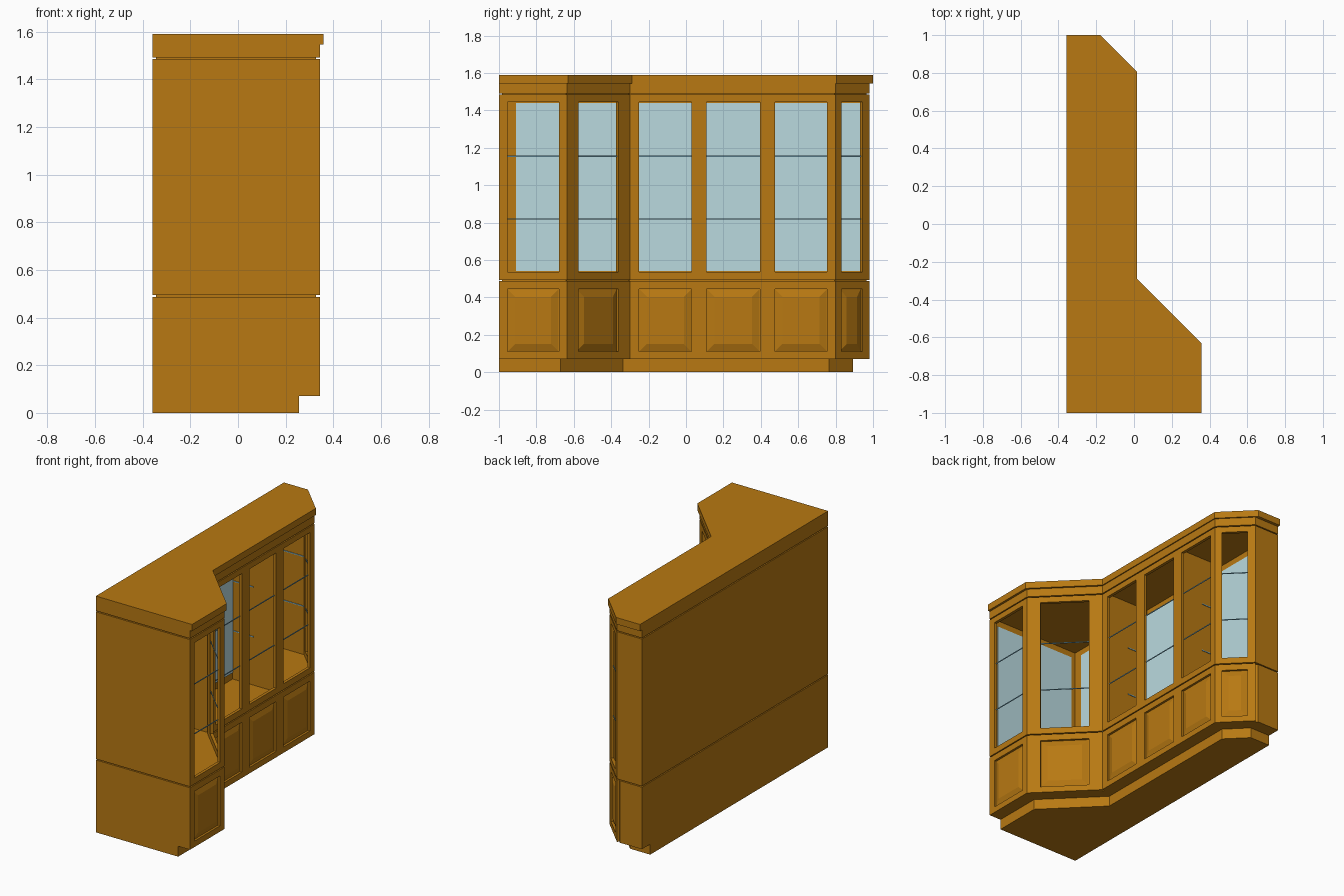
import bpy, bmesh
from mathutils import Vector

if "Cube" in bpy.data.objects:
    bpy.data.objects.remove(bpy.data.objects["Cube"])


def material(name, rgb):
    m = bpy.data.materials.new(name)
    m.diffuse_color = (*rgb, 1)
    m.use_nodes = True
    m.node_tree.nodes["Principled BSDF"].inputs["Base Color"].default_value = m.diffuse_color
    return m


WOOD = material("honey wood", (0.48, 0.19, 0.006))
MIRROR = material("pale blue mirror", (0.49, 0.70, 0.74))
GLASS = material("blue glass edge", (0.22, 0.46, 0.58))

# Body footprint, counter-clockwise; edges 1-4 are the fronts with doors
PLAN = [Vector(p) for p in [(-.358, -1), (.343, -1), (.343, -.635), (.008, -.30),
                            (.008, .80), (-.172, .98), (-.358, .98)]]
# Door openings as distances along each front edge
OPENINGS = {1: [(.045, .32)],
            2: [(.085, .389)],
            3: [(.05, .33), (.41, .695), (.775, 1.055)],
            4: [(.043, .205)]}


def finish(name, bm, mat):
    bmesh.ops.recalc_face_normals(bm, faces=bm.faces)
    me = bpy.data.meshes.new(name)
    bm.to_mesh(me)
    bm.free()
    me.materials.append(mat)
    ob = bpy.data.objects.new(name, me)
    bpy.context.collection.objects.link(ob)


def loft(bm, lower, upper):
    """Closed solid between two matching loops of points."""
    a = [bm.verts.new(p) for p in lower]
    b = [bm.verts.new(p) for p in upper]
    bm.faces.new(a[::-1])
    bm.faces.new(b)
    for i in range(len(a)):
        j = (i + 1) % len(a)
        bm.faces.new((a[i], a[j], b[j], b[i]))


def edge(i):
    p, q = PLAN[i], PLAN[(i + 1) % len(PLAN)]
    t = (q - p).normalized()
    return p, t, Vector((t.y, -t.x)), (q - p).length


def offset(d):
    """Footprint with every edge moved outwards by its own distance."""
    out = []
    for i in range(len(PLAN)):
        p, _, n0, _ = edge(i - 1)
        p, _, n1, _ = edge(i)
        c0, c1 = n0.dot(p) + d[i - 1], n1.dot(p) + d[i]
        det = n0.x * n1.y - n0.y * n1.x
        out.append(((c0 * n1.y - c1 * n0.y) / det, (n0.x * c1 - n1.x * c0) / det))
    return out


def prism(name, d, z0, z1):
    pts = offset(d)
    bm = bmesh.new()
    loft(bm, [(x, y, z0) for x, y in pts], [(x, y, z1) for x, y in pts])
    finish(name, bm, WOOD)


def rect(i, a, b, z0, z1, depth):
    """Upright rectangle parallel to front edge i."""
    p, t, n, _ = edge(i)
    return [(*(p + t * s + n * depth), z) for s, z in ((a, z0), (b, z0), (b, z1), (a, z1))]


def slab(bm, i, a, b, z0, z1, thick, depth=0.0):
    loft(bm, rect(i, a, b, z0, z1, depth - thick), rect(i, a, b, z0, z1, depth))


def box(bm, x, y, z):
    loft(bm, [(x[0], y[0], z[0]), (x[1], y[0], z[0]), (x[1], y[1], z[0]), (x[0], y[1], z[0])],
         [(x[0], y[0], z[1]), (x[1], y[0], z[1]), (x[1], y[1], z[1]), (x[0], y[1], z[1])])


def frames(name, z0, o0, o1, z1, thick):
    """Stiles and rails around the openings of all fronts."""
    bm = bmesh.new()
    for i, spans in OPENINGS.items():
        length = edge(i)[3]
        starts = [0] + [s[1] for s in spans]
        ends = [s[0] for s in spans] + [length]
        for a, b in zip(starts, ends):
            slab(bm, i, a, b, o0, o1, thick)
        slab(bm, i, 0, length, z0, o0, thick)
        slab(bm, i, 0, length, o1, z1, thick)
    finish(name, bm, WOOD)


# Plinth, lower carcass, shadow grooves, frieze and cornice
prism("plinth", [0, -.088, -.088, -.088, -.088, -.088, 0], 0, .07)
prism("lower_carcass", [0, -.015, -.015, -.015, -.015, 0, 0], .07, .487)
prism("waist_groove", [-.015] * 7, .487, .494)
prism("top_groove", [-.015] * 7, 1.484, 1.491)
prism("frieze", [0] * 7, 1.491, 1.545)
prism("cornice", [0, .015, .013, .007, .009, .02, 0], 1.545, 1.59)

# Door frames below and open display frames above
frames("lower_door_frames", .07, .11, .445, .487, .015)
frames("display_frames", .494, .535, 1.445, 1.484, .02)

# Raised door panels
bm = bmesh.new()
for i, spans in OPENINGS.items():
    for a, b in spans:
        loft(bm, rect(i, a + .004, b - .004, .114, .441, -.014),
             rect(i, a + .042, b - .042, .152, .403, -.001))
finish("raised_door_panels", bm, WOOD)

# Display walls: back, two ends, two dividers
Z = (.494, 1.484)
bm = bmesh.new()
box(bm, (-.358, -.336), (-1, .98), Z)
box(bm, (-.336, .325), (-1, -.975), Z)
box(bm, (-.336, -.172), (.96, .98), Z)
for y in (-.285, .435):
    box(bm, (-.336, -.011), (y - .012, y + .012), Z)
finish("display_walls", bm, WOOD)

# Mirrors on the back wall and on the deep end wall
bm = bmesh.new()
for y in ((-.91, -.30), (-.27, .42), (.45, .94)):
    box(bm, (-.336, -.331), y, (.54, 1.44))
box(bm, (-.30, .30), (-.975, -.97), (.54, 1.44))
finish("mirrors", bm, MIRROR)

# Glass shelf edges: across each opening, and short side edges on the walls
bm = bmesh.new()
for z in (.82, 1.155):
    for i, spans in OPENINGS.items():
        for a, b in spans:
            slab(bm, i, a, b, z - .003, z + .003, .004, -.014)
    for y in (-.271, .421, .449, .958):
        box(bm, (-.33, -.18), (y - .002, y + .002), (z - .003, z + .003))
finish("glass_shelf_edges", bm, GLASS)
